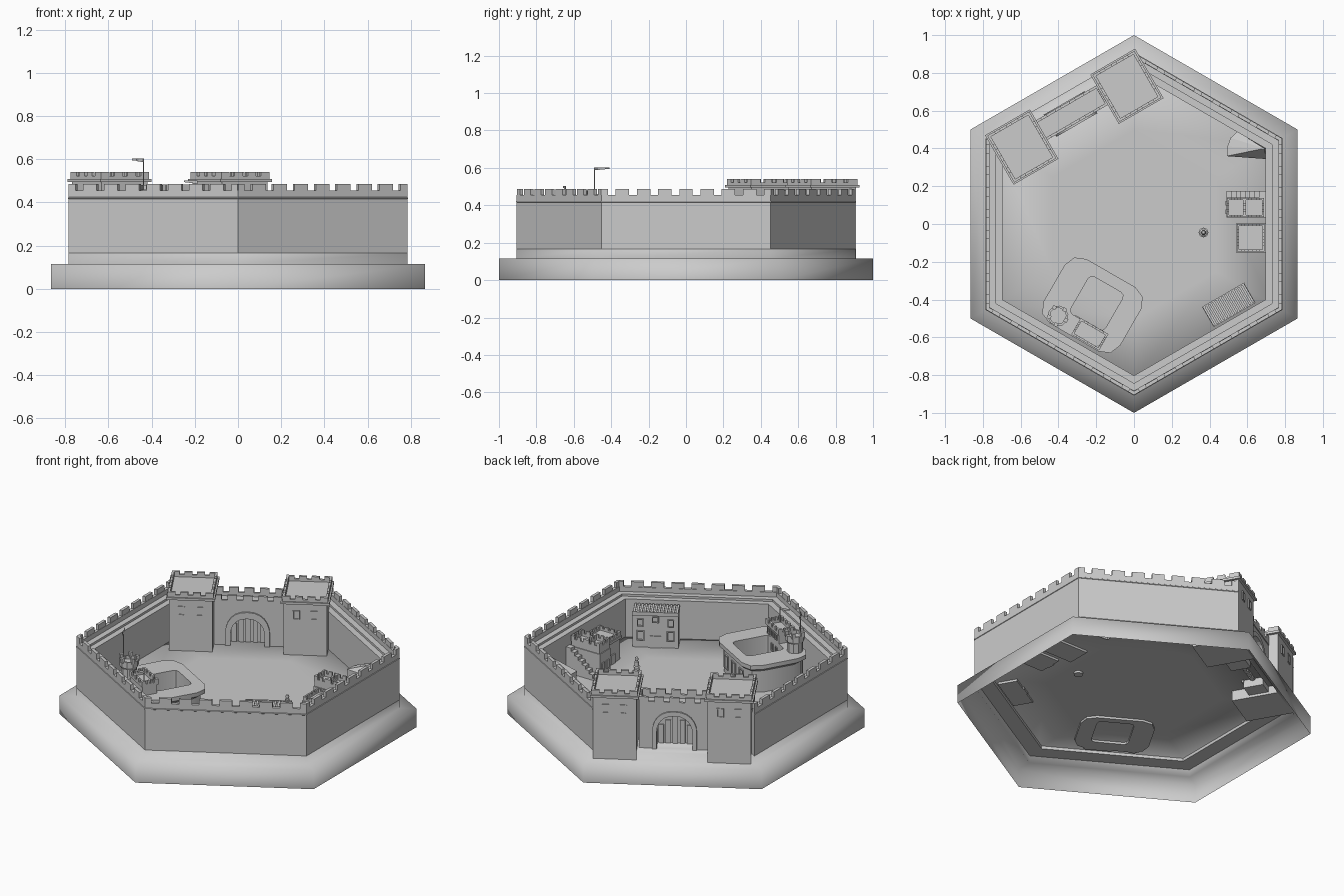
import bpy, bmesh
from math import radians, tan, cos, sin, pi
from mathutils import Matrix, Vector

if "Cube" in bpy.data.objects:
    bpy.data.objects.remove(bpy.data.objects["Cube"])

T30 = tan(radians(30))
GROUND = 0.165


def frame(angle, at=(0, 0, 0)):
    return Matrix.Translation(at) @ Matrix.Rotation(radians(angle), 4, 'Z')


def side(angle):
    """Frame of a hexagon side: local y points outward, x runs along it."""
    return frame(angle - 90)


class Part:
    def __init__(self, name, m=Matrix()):
        self.name, self.m, self.bm = name, m, bmesh.new()

    def v(self, p):
        return self.bm.verts.new(self.m @ Vector(p))

    def loft(self, rings, closed=False, cap0=False, cap1=False):
        vs = [[self.v(p) for p in r] for r in rings]
        n = len(vs[0])
        for i in range(len(vs) if closed else len(vs) - 1):
            a, b = vs[i], vs[(i + 1) % len(vs)]
            for j in range(n if n > 2 else 1):
                k = (j + 1) % n
                self.bm.faces.new((a[j], a[k], b[k], b[j]))
        if cap0:
            self.bm.faces.new(vs[0][::-1])
        if cap1:
            self.bm.faces.new(vs[-1])

    def box(self, x0, x1, y0, y1, z0, z1):
        q = [(x0, y0), (x1, y0), (x1, y1), (x0, y1)]
        self.loft([[(x, y, z) for x, y in q] for z in (z0, z1)], cap0=True, cap1=True)

    def prism(self, pts, y0, y1):
        self.loft([[(x, y, z) for x, z in pts] for y in (y0, y1)], cap0=True, cap1=True)

    def tube(self, x, y, prof, n=12):
        """Turned solid from (radius, z) pairs."""
        self.loft([[(x + r * cos(2 * pi * i / n), y + r * sin(2 * pi * i / n), z)
                    for i in range(n)] for r, z in prof], cap0=True, cap1=True)

    def parapet(self, x0, x1, y0, y1, z0, z1, n, t=0.014):
        """Low wall with merlons around a rectangle."""
        zm = z0 + (z1 - z0) * 0.45
        for a, b, c, d in ((x0, x1, y0, y0 + t), (x0, x1, y1 - t, y1),
                           (x0, x0 + t, y0 + t, y1 - t), (x1 - t, x1, y0 + t, y1 - t)):
            self.box(a, b, c, d, z0, zm)
            w = 1 / (n + .6 * (n - 1))
            for i in range(n):
                f, g = i * 1.6 * w, (i * 1.6 + 1) * w
                if b - a > d - c:
                    self.box(a + (b - a) * f, a + (b - a) * g, c, d, zm, z1)
                else:
                    self.box(a, b, c + (d - c) * f, c + (d - c) * g, zm, z1)

    def window(self, x, z, w, h, y0, y1):
        """Framed opening on a face."""
        e = w * 0.4
        self.box(x - w - e, x - w, y0, y1, z - h, z + h)
        self.box(x + w, x + w + e, y0, y1, z - h, z + h)
        self.box(x - w - e, x + w + e, y0, y1, z + h, z + h + e)
        self.box(x - w - e, x + w + e, y0, y1, z - h - e, z - h)

    def done(self, smooth=0):
        bmesh.ops.recalc_face_normals(self.bm, faces=self.bm.faces)
        me = bpy.data.meshes.new(self.name)
        self.bm.to_mesh(me)
        ob = bpy.data.objects.new(self.name, me)
        bpy.context.collection.objects.link(ob)
        if smooth:
            bpy.context.view_layer.objects.active = ob
            ob.select_set(True)
            bpy.ops.object.shade_smooth_by_angle(angle=radians(smooth))
            ob.select_set(False)


def arch(w, z0, zs, za, n=6):
    """Pointed arch outline from right foot over the apex to left foot."""
    r = [(w * cos(pi / 2 * i / n) ** 0.85 if i < n else 0, zs + (za - zs) * sin(pi / 2 * i / n)) for i in range(n + 1)]
    return [(w, z0)] + r + [(-x, z) for x, z in r[-2::-1]] + [(-w, z0)]


def rounded(hx, hy, r, z, cx=0, cy=0, seg=3):
    out = []
    for k, (sx, sy) in enumerate(((1, 1), (-1, 1), (-1, -1), (1, -1))):
        for i in range(seg + 1):
            a = pi / 2 * (k + i / seg)
            out.append((cx + sx * (hx - r) + r * cos(a), cy + sy * (hy - r) + r * sin(a), z))
    return out


# hollow hexagonal base with plinth and courtyard ground, softly shaded
p = Part("base")
p.loft([[(r * cos(radians(30 + 60 * k)), r * sin(radians(30 + 60 * k)), z) for k in range(6)]
        for r, z in ((1, 0), (1, .115), (.907, .115), (.907, GROUND), (.84, GROUND), (.83, .178), (.5, .178))],
       cap1=True)
p.done(180)

# five curtain walls with wall walk, string course and merlons
profile = [(.695, .16), (.784, .16), (.784, .415), (.787, .417), (.787, .422), (.784, .424),
           (.784, .454), (.764, .454), (.764, .425), (.73, .425), (.73, .412), (.695, .412)]
for ang in (0, 60, 180, 240, 300):
    p = Part("curtain_wall", side(ang))
    p.loft([[(s * y * T30, y, z) for y, z in profile] for s in (-1, 1)], cap0=True, cap1=True)
    for i in range(9):
        c = (i - 4) * .906 / 8
        p.box(max(c - .036, -.451), min(c + .036, .451), .766, .784, .454, .486)
    p.done()

# gate towers
for t in (-.311, .332):
    p = Part("gate_tower", side(120) @ Matrix.Translation((t, .65, 0)))
    p.box(-.122, .122, -.137, .137, .115, .495)
    p.box(-.137, .137, -.151, .151, .495, .509)
    p.parapet(-.128, .128, -.143, .143, .509, .54, 4)
    for x in (-.05, .05):
        for y in (-.143, .135):
            p.window(x, .425, .014, .022, y, y + .008)
    p.done()

# gate wall with pointed opening, battlements on both edges
G = side(120)
p = Part("gate_wall", G)
hole = arch(.10, GROUND, .27, .37)
p.prism([(.2, .13), (.2, .43), (-.2, .43), (-.2, .13), (-.10, .13)] + hole[::-1] + [(.10, .13)], .615, .73)
p.parapet(-.2, .2, .615, .735, .43, .482, 5)
p.done()
p = Part("gate_arch_trim", G)
p.prism(arch(.125, GROUND, .275, .397) + hole[::-1], .728, .74)
p.prism(arch(.125, GROUND, .255, .385) + arch(.095, GROUND, .25, .345)[::-1], .605, .617)
p.done()
p = Part("gate_doors", G)
p.prism(hole, .668, .676)
for i in range(5):
    x = (i - 2) * .04
    p.box(x - .015, x + .015, .66, .684, GROUND, .35 - abs(i - 2) * .03)
p.done()

# inner citadel: ring wall with chamfered corners
C = frame(-30, (-.22, -.43, 0))
p = Part("citadel_ring", C)
p.loft([rounded(*d, seg=2) for d in (
    (.21, .175, .08, GROUND), (.21, .175, .08, .31), (.234, .196, .085, .33), (.234, .196, .085, .355),
    (.105, .115, .025, .355, .015, .02), (.105, .115, .025, GROUND, .015, .02))], closed=True)
for x in (-.1, 0, .1):
    p.window(x, .25, .018, .035, .173, .181)
for x in (-.04, .015, .07):
    p.window(x, .30, .01, .02, -.1, -.09)
p.done(30)

# citadel hall and round turret
p = Part("citadel_hall", C)
p.box(-.015, .145, -.185, -.095, GROUND, .41)
p.parapet(-.02, .15, -.19, -.09, .41, .445, 4, .012)
for x in (.02, .065, .11):
    p.window(x, .385, .01, .014, -.096, -.089)
p.done()
p = Part("citadel_turret", C)
p.tube(-.13, -.14, [(.045, GROUND), (.045, .41), (.055, .425), (.055, .46), (.043, .46), (.043, .44)], 10)
for i in range(5):
    a = 2 * pi * i / 5
    x, y = -.13 + .048 * cos(a), -.14 + .048 * sin(a)
    p.box(x - .01, x + .01, y - .01, y + .01, .45, .48)
p.done()

# flags
for px, py, zt, dx, dy in ((-.438, -.49, .603, -.055, .08), (-.19, -.645, .502, -.06, -.012)):
    p = Part("flag")
    p.tube(px, py, [(.003, .40), (.003, zt)], 6)
    p.loft([[(px + dx * f - dy * .12 * sin(6 * f), py + dy * f, z) for z in (zt - .016 * (1 - .5 * f), zt)]
            for f in (0, .25, .5, .75, 1)])
    p.done()

# stair house against the right wall: two roof cells and a flight of steps
p = Part("stair_house")
p.box(.49, .695, .035, .14, GROUND, .33)
for x0, x1 in ((.495, .585), (.585, .685)):
    p.box(x0, x1, .04, .135, .33, .36)
    p.parapet(x0 - .003, x1 + .003, .037, .138, .36, .395, 3, .01)
for i in range(8):
    p.box(.49 + i * .0245, .695, .14, .175, GROUND, .19 + i * .021)
for y in (.065, .11):
    p.box(.484, .491, y - .013, y + .013, .22, .27)
p.done()

# annex beside the stair house
p = Part("annex")
p.box(.55, .695, -.145, .0, GROUND, .31)
p.box(.54, .695, -.15, .003, .31, .325)
p.parapet(.545, .69, -.145, .0, .325, .35, 4, .01)
p.box(.543, .551, -.09, -.05, GROUND, .235)
p.done()

# great hall with ribbed roof on the front right wall
p = Part("great_hall", frame(30, (.5, -.425, 0)))
p.box(-.128, .128, -.065, .05, GROUND, .388)
for i in range(13):
    x = (i - 6) * .02
    p.box(x - .006, x + .006, -.06, .053, .388, .396)
p.box(-.13, .13, .05, .058, .375, .398)
for x in (-.085, .085):
    p.window(x, .25, .016, .024, .05, .058)
    p.window(x, .33, .013, .018, .05, .058)
p.window(0, .35, .013, .013, .05, .058)
p.box(-.03, .03, .05, .056, GROUND, .25)
p.done()

# corner lodge with fan-shaped roof
outline = [(.70, .40), (.55, .487), (.515, .455), (.498, .41), (.495, .36), (.70, .345)]
mid = Vector((.69, .40))
p = Part("corner_lodge")
p.loft([[(x, y, z) for x, y in outline] for z in (GROUND, .305)])
p.loft([[(mid.x + (x - mid.x) * f, mid.y + (y - mid.y) * f, z) for x, y in outline]
        for f, z in ((1.02, .30), (1.02, .312), (.1, .38))], cap0=True, cap1=True)
p.done()

# courtyard monument
p = Part("monument")
p.tube(.368, -.045, [(.026, GROUND), (.026, .19), (.016, .193), (.014, .215), (.021, .219), (.013, .224),
                     (.012, .25), (.007, .254), (.011, .264), (.008, .275), (.002, .279)], 12)
p.done(40)
